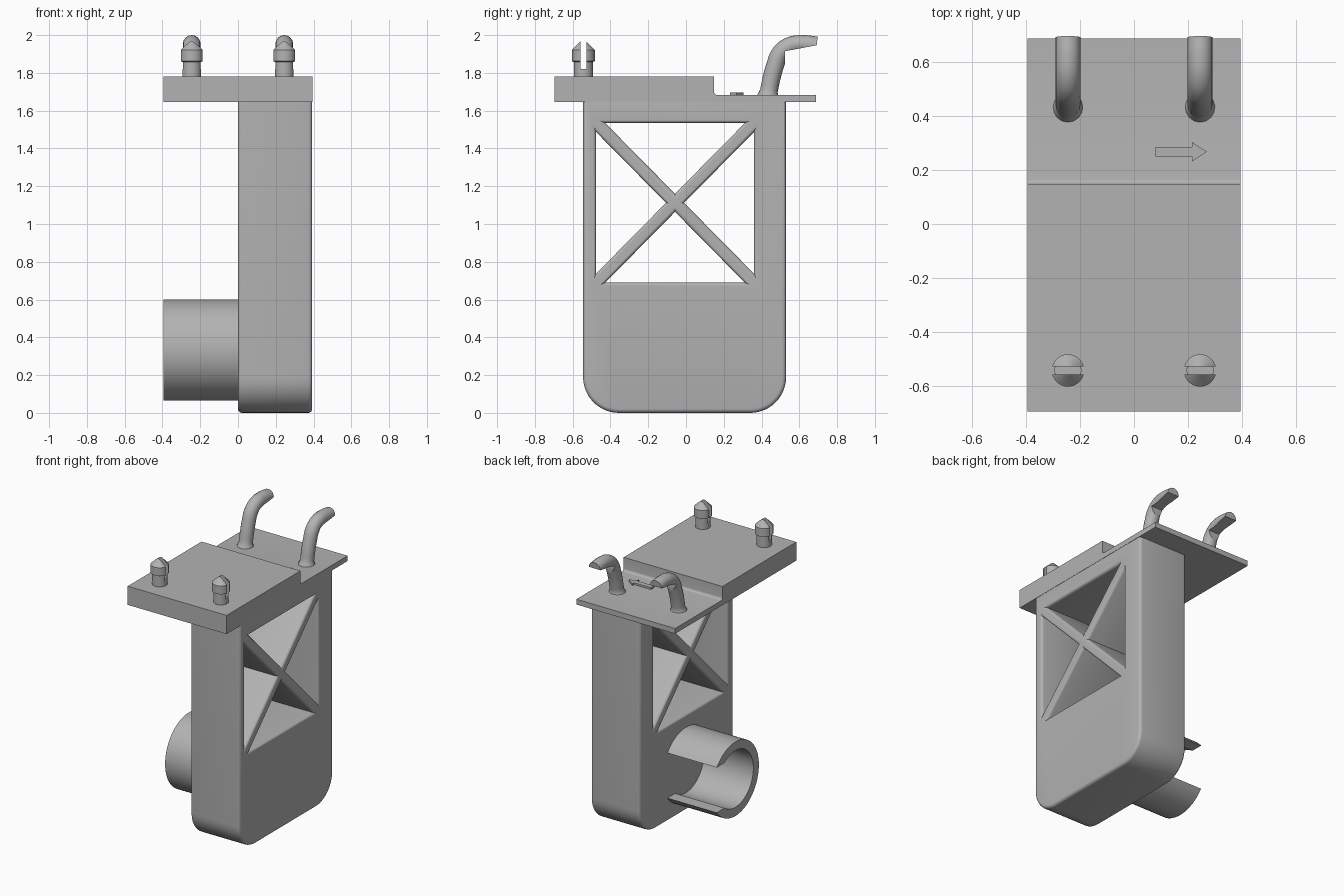
import bpy, bmesh, math
from mathutils import Vector

if "Cube" in bpy.data.objects:
    bpy.data.objects.remove(bpy.data.objects["Cube"])

grey = bpy.data.materials.new("plain grey")
grey.use_nodes = True
colour = (0.45, 0.45, 0.45, 1)
grey.diffuse_color = colour
grey.node_tree.nodes["Principled BSDF"].inputs["Base Color"].default_value = colour


def activate(ob):
    bpy.ops.object.select_all(action='DESELECT')
    ob.select_set(True)
    bpy.context.view_layer.objects.active = ob


def finish(name, bm):
    bmesh.ops.recalc_face_normals(bm, faces=bm.faces)
    me = bpy.data.meshes.new(name)
    bm.to_mesh(me)
    bm.free()
    ob = bpy.data.objects.new(name, me)
    bpy.context.collection.objects.link(ob)
    me.materials.append(grey)
    smooth(ob)
    return ob


def smooth(ob):
    activate(ob)
    bpy.ops.object.shade_smooth_by_angle(angle=math.radians(32))


def prism(name, outline, lo, hi, axis='x'):
    """Extrude a flat outline: (y, z) along x, or (x, y) along z."""
    bm = bmesh.new()
    place = (lambda a, b, t: (t, a, b)) if axis == 'x' else (lambda a, b, t: (a, b, t))
    rings = [[bm.verts.new(place(a, b, t)) for a, b in outline] for t in (lo, hi)]
    for ring in rings:
        bm.faces.new(ring)
    n = len(outline)
    for i in range(n):
        j = (i + 1) % n
        bm.faces.new((rings[0][i], rings[0][j], rings[1][j], rings[1][i]))
    return finish(name, bm)


def cut(ob, cutter):
    """Subtract the cutter from the part and discard it."""
    cutter.hide_render = True
    mod = ob.modifiers.new("cut", 'BOOLEAN')
    mod.operation = 'DIFFERENCE'
    mod.solver = 'EXACT'
    mod.object = cutter
    activate(ob)
    bpy.ops.object.modifier_apply(modifier=mod.name)
    bpy.data.objects.remove(cutter)
    smooth(ob)


def inset(loop, d):
    """Move every side of a loop to its left by d, with mitred corners."""
    out = []
    n = len(loop)
    for i in range(n):
        p, q, r = (Vector(loop[k % n]) for k in (i - 1, i, i + 1))
        e, f = (q - p).normalized(), (r - q).normalized()
        a, b = Vector((-e.y, e.x)), Vector((-f.y, f.x))
        out.append(q + (a + b) * (d / (1 + a.dot(b))))
    return out


# Body: rounded slab with four triangular openings that leave a cross brace
Y0, Y1, TOP, R = -0.545, 0.53, 1.675, 0.19
outer = [(Y1, TOP), (Y0, TOP)]
for cy, start in ((Y0 + R, 180), (Y1 - R, 270)):
    for k in range(13):
        t = math.radians(start + 7.5 * k)
        outer.append((cy + R * math.cos(t), R + R * math.sin(t)))

cy, cz, w, h, bar = -0.058, 1.112, 0.418, 0.423, 0.048
loops = [outer]
for s in (1, -1):
    loops.append([(cy, cz + s * bar), (cy - s * (w - bar), cz + s * h),
                  (cy + s * (w - bar), cz + s * h)])
    loops.append([(cy + s * bar, cz), (cy + s * w, cz + s * (h - bar)),
                  (cy + s * w, cz - s * (h - bar))])

EDGE, X1, STEPS = 0.022, 0.393, 4
arc = [math.pi / 2 * k / STEPS for k in range(STEPS + 1)]
layers = [(EDGE * (1 - math.sin(t)), EDGE * (1 - math.cos(t))) for t in arc]
layers = [(x, d) for d, x in layers]
layers = [(EDGE * (1 - math.cos(t)), EDGE * (1 - math.sin(t))) for t in arc]
layers += [(X1 - x, d) for x, d in reversed(layers)]
bm = bmesh.new()
caps = ([], [])
for loop in loops:
    rings = [[bm.verts.new((x, p[0], p[1])) for p in inset(loop, d)] for x, d in layers]
    n = len(loop)
    for a, b in zip(rings, rings[1:]):
        for i in range(n):
            j = (i + 1) % n
            bm.faces.new((a[i], a[j], b[j], b[i]))
    for cap, ring in zip(caps, (rings[0], rings[-1])):
        cap += [bm.edges.get((ring[i], ring[(i + 1) % n])) for i in range(n)]
for cap, side in zip(caps, (-1, 1)):
    bmesh.ops.triangle_fill(bm, use_beauty=True, use_dissolve=False, edges=cap,
                            normal=(side, 0, 0))
finish("body", bm)

# Stepped mounting plate with a small fillet at the step
BASE, LOW, HIGH, STEP, F = 1.645, 1.683, 1.78, 0.148, 0.018
profile = [(-0.695, BASE), (0.688, BASE), (0.688, LOW)]
for k in range(6):
    t = math.radians(270 - 18 * k)
    profile.append((STEP + F + F * math.cos(t), LOW + F + F * math.sin(t)))
profile += [(STEP, HIGH), (-0.695, HIGH)]
prism("mounting_plate", profile, -0.395, 0.395)

# Raised direction arrow on the low part of the plate
prism("direction_arrow", [(0.08, 0.25), (0.215, 0.25), (0.215, 0.232), (0.27, 0.268),
                          (0.215, 0.304), (0.215, 0.286), (0.08, 0.286)],
      LOW - 0.005, LOW + 0.014, 'z')

# Side tube, open along its back
TZ, RO, RI = 0.333, 0.268, 0.205
bm = bmesh.new()
N = 64
rings = []
for x, r in ((-0.395, RO), (0.005, RO), (0.005, RI), (-0.395, RI)):
    rings.append([bm.verts.new((x, r * math.cos(math.tau * k / N),
                                TZ + r * math.sin(math.tau * k / N))) for k in range(N)])
for a, b in zip(rings, rings[1:] + rings[:1]):
    for i in range(N):
        j = (i + 1) % N
        bm.faces.new((a[i], a[j], b[j], b[i]))
tube = finish("side_tube", bm)
GAP = 0.163
cut(tube, prism("gap_cutter", [(0, TZ - GAP), (0.5, TZ - GAP), (0.5, TZ + GAP),
                               (0, TZ + GAP)], -0.6, 0.0))


# Split snap pegs at the front, hooks at the back
def lathe(name, x, y, points, n=32):
    bm = bmesh.new()
    path = [bm.verts.new((x + r, y, z)) for r, z in points]
    edges = [bm.edges.new(p) for p in zip(path, path[1:])]
    bmesh.ops.spin(bm, geom=path + edges, cent=(x, y, 0), axis=(0, 0, 1),
                   angle=math.tau, steps=n)
    bmesh.ops.remove_doubles(bm, verts=bm.verts, dist=0.0005)
    return finish(name, bm)


def hook(name, x):
    cu = bpy.data.curves.new(name, 'CURVE')
    cu.dimensions = '3D'
    cu.bevel_depth = 0.047
    cu.bevel_resolution = 6
    cu.use_fill_caps = True
    cu.resolution_u = 6
    path = [(0.433, 1.665, 1.3), (0.439, 1.705, 1), (0.472, 1.84, 1), (0.5, 1.905, 1),
            (0.55, 1.943, 1), (0.62, 1.953, 1), (0.692, 1.945, 1)]
    sp = cu.splines.new('BEZIER')
    sp.bezier_points.add(len(path) - 1)
    for p, (y, z, r) in zip(sp.bezier_points, path):
        p.co = (x, y, z)
        p.radius = r
        p.handle_left_type = p.handle_right_type = 'AUTO'
    ob = bpy.data.objects.new(name, cu)
    bpy.context.collection.objects.link(ob)
    cu.materials.append(grey)
    activate(ob)
    bpy.ops.object.convert(target='MESH')
    ob = bpy.context.view_layer.objects.active
    # Flat underside of the hook tip
    cut(ob, prism("tip_cutter", [(0.525, 1.85), (0.75, 1.85), (0.75, 1.957),
                                 (0.525, 1.915)], x - 0.1, x + 0.1))


PY = -0.543
for side, x in (("left", 0.245), ("right", -0.245)):
    peg = lathe(side + "_snap_peg", x, PY,
                [(0, 1.77), (0.05, 1.77), (0.05, 1.857), (0.06, 1.862), (0.06, 1.922),
                 (0, 1.982)])
    cut(peg, prism("slot_cutter", [(PY - 0.015, 1.82), (PY + 0.015, 1.82),
                                   (PY + 0.015, 2.1), (PY - 0.015, 2.1)], x - 0.1, x + 0.1))
    hook(side + "_hook", x)
